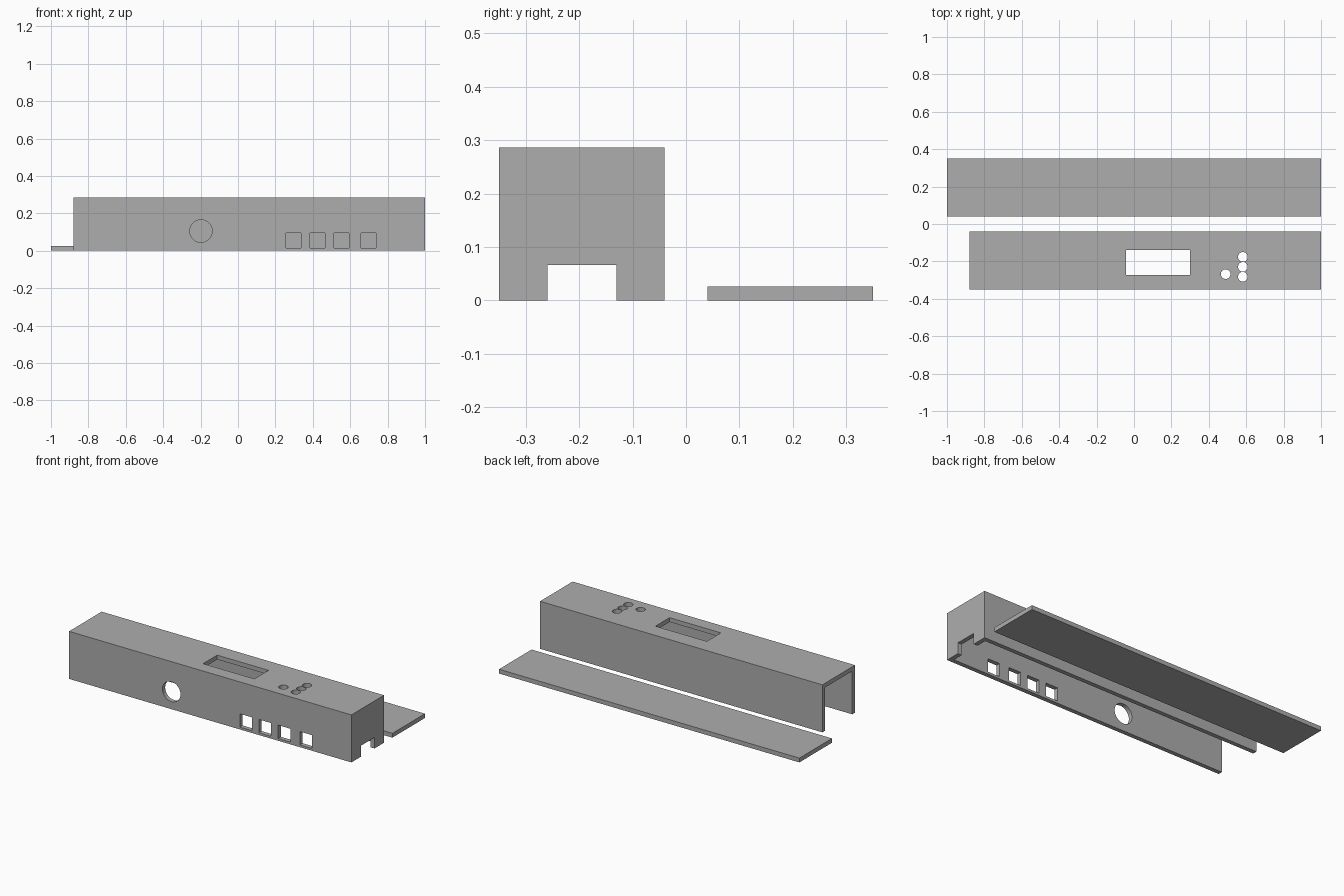
import bpy
from math import radians

default_cube = bpy.data.objects.get("Cube")
if default_cube:
    bpy.data.objects.remove(default_cube, do_unlink=True)

WALL = 0.026
X0, X1 = -0.88, 1.0
Y0, Y1 = -0.35, -0.04
TOP = 0.286

grey = bpy.data.materials.new("plain grey")
grey.use_nodes = True
colour = (0.42, 0.42, 0.42, 1)
grey.diffuse_color = colour
grey.node_tree.nodes["Principled BSDF"].inputs["Base Color"].default_value = colour


def box(name, x, y, z):
    """Box from (low, high) spans on each axis."""
    spans = (x, y, z)
    bpy.ops.mesh.primitive_cube_add(size=1, location=[(a + b) / 2 for a, b in spans])
    ob = bpy.context.object
    ob.name = name
    ob.scale = [b - a for a, b in spans]
    bpy.ops.object.transform_apply(location=False, rotation=False, scale=True)
    ob.data.materials.append(grey)
    return ob


def rod(name, centre, radius, tilt=0):
    bpy.ops.mesh.primitive_cylinder_add(vertices=48, radius=radius, depth=WALL * 3,
                                        location=centre, rotation=(tilt, 0, 0))
    ob = bpy.context.object
    ob.name = name
    ob.data.materials.append(grey)
    return ob


def cut(target, cutter):
    mod = target.modifiers.new("cut", 'BOOLEAN')
    mod.operation = 'DIFFERENCE'
    mod.solver = 'EXACT'
    mod.object = cutter
    bpy.context.view_layer.objects.active = target
    bpy.ops.object.modifier_apply(modifier=mod.name)
    bpy.data.objects.remove(cutter, do_unlink=True)


# Housing: a channel open below and at one end
housing = box("housing", (X0, X1), (Y0, Y1), (0, TOP))
cut(housing, box("hollow", (X0 - 0.1, X1 - WALL), (Y0 + WALL, Y1 - WALL), (-0.1, TOP - WALL)))

# Cable notch in the closed end
cut(housing, box("notch", (X1 - 0.1, X1 + 0.1), (-0.26, -0.13), (-0.1, 0.066)))

# Round and square openings in the front wall
front = (Y0 - 0.03, Y0 + WALL + 0.03)
cut(housing, rod("dial_hole", (-0.198, Y0 + WALL / 2, 0.105), 0.06, radians(90)))
for x in (0.257, 0.385, 0.513, 0.658):
    cut(housing, box("port", (x, x + 0.08), front, (0.014, 0.094)))

# Display window and button holes in the top
cut(housing, box("window", (-0.042, 0.3), (-0.272, -0.138), (TOP - 0.06, TOP + 0.05)))
for x, y in ((0.49, -0.268), (0.582, -0.176), (0.582, -0.229), (0.582, -0.282)):
    cut(housing, rod("button_hole", (x, y, TOP - WALL / 2), 0.0258))

# Separate flat base plate
base = box("base_plate", (-1, 1), (0.04, 0.35), (0, WALL))

# Smooth only the round hole walls
bpy.ops.object.select_all(action='DESELECT')
housing.select_set(True)
bpy.context.view_layer.objects.active = housing
bpy.ops.object.shade_smooth_by_angle(angle=radians(30))
